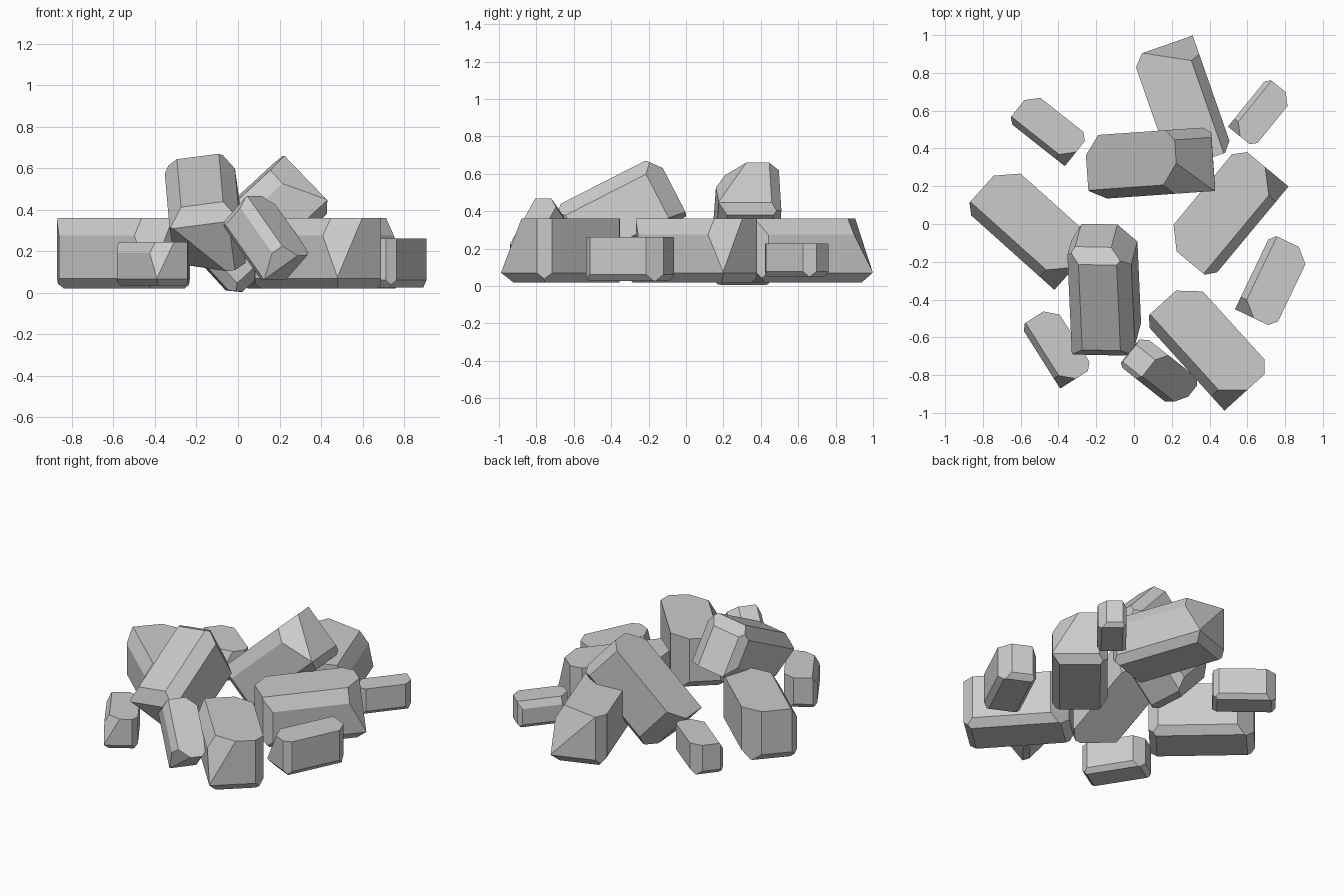
import bpy, bmesh
from math import radians, cos, sin
from mathutils import Vector, Matrix

if "Cube" in bpy.data.objects:
    bpy.data.objects.remove(bpy.data.objects["Cube"])


def slice_off(bm, point, normal):
    """Cut away everything on the normal side of a plane and cap the hole."""
    geom = bm.verts[:] + bm.edges[:] + bm.faces[:]
    res = bmesh.ops.bisect_plane(bm, geom=geom, dist=1e-5, plane_co=point,
                                 plane_no=Vector(normal).normalized(), clear_outer=True)
    edges = [e for e in res['geom_cut'] if isinstance(e, bmesh.types.BMEdge)]
    if edges:
        bmesh.ops.contextual_create(bm, geom=edges)


def rock(name, center, u, v, size=1.0, tip=0.0, low=0.05, mirror=False):
    """Chipped block: u = long axis, v = width axis, tip = reach of the broken corner."""
    bm = bmesh.new()
    bmesh.ops.create_cube(bm, size=1)
    for vert in bm.verts:
        vert.co = (vert.co.x * 0.643 - 0.0115, vert.co.y * 0.339 + 0.0085, vert.co.z * 0.34)
    # upright corner bevels
    slice_off(bm, (-0.33, -0.12, 0), (-0.64, -0.77, 0))
    slice_off(bm, (0.305, 0.128, 0), (0.67, 0.74, 0))
    slice_off(bm, (-0.333, 0.075, 0), (-0.72, 0.69, 0))
    # bevel round the underside
    for x, y, nx, ny in ((-0.333, 0, -1, 0), (0.31, 0, 1, 0), (0, -0.161, 0, -1), (0, 0.178, 0, 1)):
        slice_off(bm, (x, y, -0.17 + low), (nx, ny, -0.9))
    # bevel along one upper edge
    slice_off(bm, (0, -0.161, 0.085), (0, -0.86, 0.51))
    # broken corner
    p = Vector((0.31, -0.161, -0.115))
    t = Vector((0.31, tip, 0.17))
    s = Vector((0.205, -0.161, 0.085))
    n = (t - p).cross(s - p)
    if n.x < 0:
        n = -n
    slice_off(bm, p, n)
    # place in the pile
    u = Vector(u).normalized()
    v = Vector(v)
    v = (v - u * v.dot(u)).normalized()
    w = u.cross(v) * (-1 if mirror else 1)
    m = Matrix((u, v, w)).transposed().to_4x4()
    bm.transform(Matrix.Translation(center) @ m @ Matrix.Scale(size, 4))
    bmesh.ops.recalc_face_normals(bm, faces=bm.faces[:])
    me = bpy.data.meshes.new(name)
    bm.to_mesh(me)
    bm.free()
    bpy.context.collection.objects.link(bpy.data.objects.new(name, me))


def flat_rock(name, x, y, z, ux, uy, size=1.0, tip=0.0):
    rock(name, (x, y, z), (ux, uy, 0), (-uy, ux, 0), size, tip)


# large rocks lying on the ground
flat_rock("large_rock_left", -0.545, -0.022, 0.19, 0.745, -0.667)
flat_rock("large_rock_front", 0.39, -0.65, 0.19, 0.67, -0.74)
flat_rock("large_rock_right", 0.496, 0.063, 0.19, 0.64, 0.77)
flat_rock("large_rock_back", 0.261, 0.652, 0.19, -0.33, 0.944, tip=0.12)

# small rocks scattered round the edge
flat_rock("small_rock_right", 0.727, -0.306, 0.144, -0.43, -0.9, 0.69)
flat_rock("small_rock_back_right", 0.664, 0.588, 0.14, -0.63, -0.777, 0.52)
flat_rock("small_rock_back_left", -0.452, 0.497, 0.14, 0.784, -0.62, 0.6)
flat_rock("small_rock_front_left", -0.409, -0.659, 0.14, 0.534, -0.845, 0.61)

# large rocks tilted on top of the pile
a, b = radians(42.5), radians(4)
rock("tilted_rock_back", (0.11, 0.314, 0.325),
     (cos(a) * cos(b), cos(a) * sin(b), sin(a)), (-sin(b), cos(b), 0))
rock("tilted_rock_front", (-0.17, -0.375, 0.385),
     (0.04, -0.89, -0.454), (0.99, 0, 0.139), tip=0.08, low=0.075, mirror=True)

# small rock leaning at the front
rock("leaning_small_rock", (0.13, -0.79, 0.25), (0.52, -0.41, -0.74), (0.62, 0.785, 0), 0.6)
